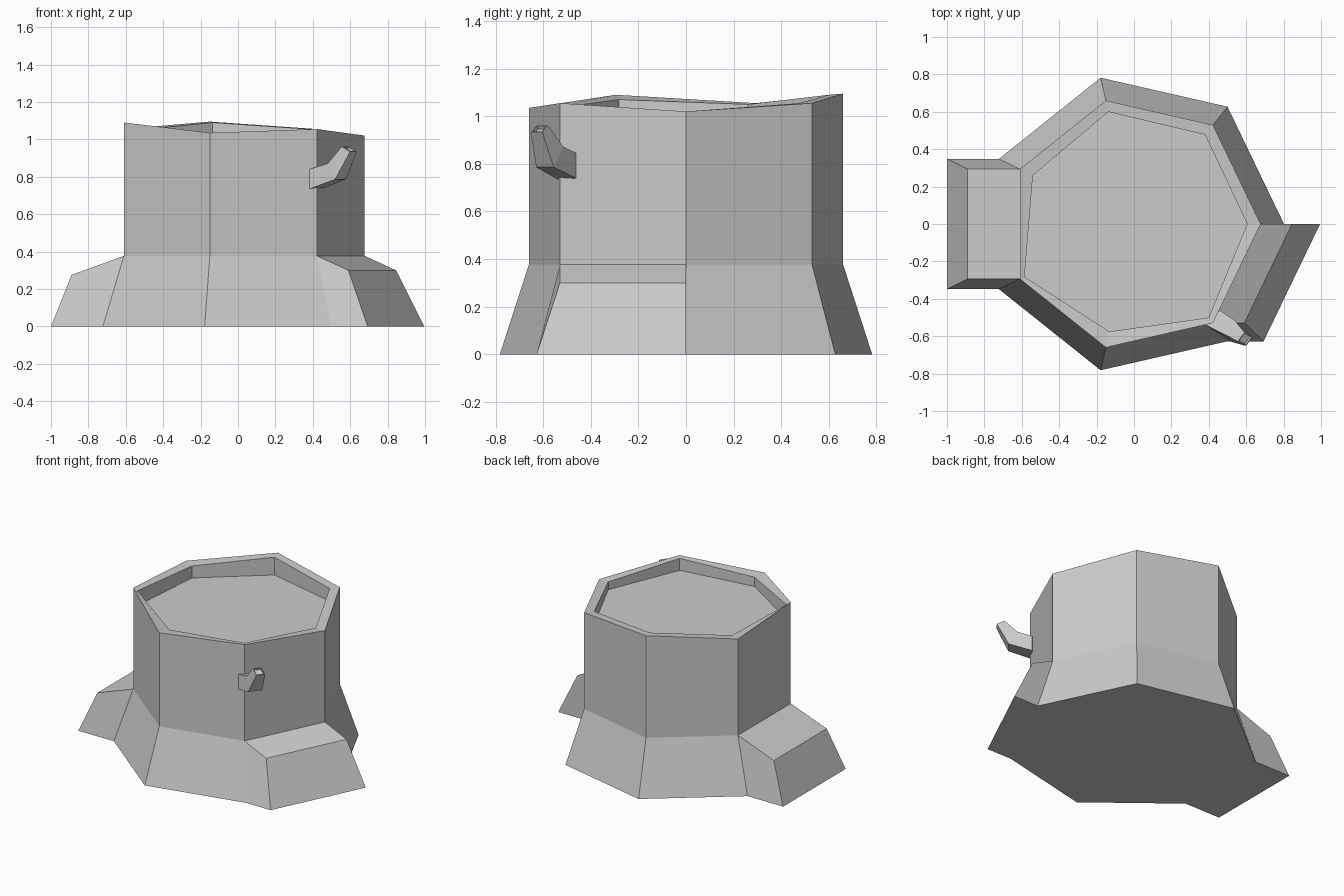
import bpy, bmesh
from math import sin, cos, tau
from mathutils import Vector

if "Cube" in bpy.data.objects:
    bpy.data.objects.remove(bpy.data.objects["Cube"])

grey = bpy.data.materials.new("plain grey")
grey.use_nodes = True
grey.diffuse_color = (0.6, 0.6, 0.6, 1)
grey.node_tree.nodes["Principled BSDF"].inputs["Base Color"].default_value = (0.6, 0.6, 0.6, 1)

SIDES = 7


def finish(bm, name):
    bmesh.ops.recalc_face_normals(bm, faces=bm.faces)
    mesh = bpy.data.meshes.new(name)
    bm.to_mesh(mesh)
    bm.free()
    mesh.materials.append(grey)
    obj = bpy.data.objects.new(name, mesh)
    bpy.context.collection.objects.link(obj)
    return obj


def ring(bm, radii, heights):
    return [bm.verts.new((r * cos(tau * i / SIDES), r * sin(tau * i / SIDES), z))
            for i, (r, z) in enumerate(zip(radii, heights))]


def bridge(bm, a, b, skip=()):
    n = len(a)
    for i in range(n):
        if i not in skip:
            j = (i + 1) % n
            bm.faces.new((a[i], a[j], b[j], b[i]))


# Stump: flared foot, upright trunk, uneven rim and sunken cut surface
bm = bmesh.new()
rim_heights = [1.02, 1.055, 1.095, 1.055, 1.09, 1.035, 1.055]
inner_heights = [1.02, 1.055, 1.09, 1.05, 1.07, 1.03, 1.05]
inner_radii = [0.605, 0.61, 0.615, 0.6, 0.65, 0.59, 0.64]
foot = ring(bm, [0.802] * SIDES, [0] * SIDES)
collar = ring(bm, [0.677] * SIDES, [0.377] * SIDES)
rim = ring(bm, [0.677] * SIDES, rim_heights)
lip = ring(bm, inner_radii, inner_heights)
well = ring(bm, inner_radii, [0.965] * SIDES)
bridge(bm, foot, collar, skip=(3, 6))
bridge(bm, collar, rim)
bridge(bm, rim, lip)
bridge(bm, lip, well)
bm.faces.new(well)
bm.faces.new(foot)


# Roots: one side of the flared foot pushed outwards along x
def root(side, top_shift, top_z, foot_shift):
    i, j = side, (side + 1) % SIDES
    inner = [foot[i], foot[j], collar[j], collar[i]]
    outer = []
    for k, v in enumerate(inner):
        low = k < 2
        outer.append(bm.verts.new((v.co.x + (foot_shift if low else top_shift),
                                   v.co.y, 0 if low else top_z)))
    bridge(bm, inner, outer)
    bm.faces.new(outer)


root(3, -0.28, 0.275, -0.277)
root(6, 0.168, 0.3, 0.193)
finish(bm, "stump")

# Branch stub: bent square tube with a hollow tip
bm = bmesh.new()
# centre, half width across, half thickness
sections = [
    ((0.42, -0.5, 0.79), (0.04, 0.038, 0.003), (0, 0, 0.053)),
    ((0.529, -0.572, 0.829), (0.029, 0.037, 0), (-0.019, 0.02, 0.043)),
    ((0.595, -0.616, 0.948), (0.018, 0.024, 0), (-0.022, 0.012, 0.014)),
]
loops = []
for c, w, t in sections:
    c, w, t = Vector(c), Vector(w), Vector(t)
    loops.append([bm.verts.new(p) for p in (c - w - t, c + w - t, c + w + t, c - w + t)])
for a, b in zip(loops, loops[1:]):
    bridge(bm, a, b)
bm.faces.new(loops[0])
tip = bm.faces.new(loops[-1])
bmesh.ops.recalc_face_normals(bm, faces=bm.faces)
bmesh.ops.inset_region(bm, faces=[tip], thickness=0.008, depth=0)
bmesh.ops.inset_region(bm, faces=[tip], thickness=0.001, depth=-0.015)
finish(bm, "branch_stub")
